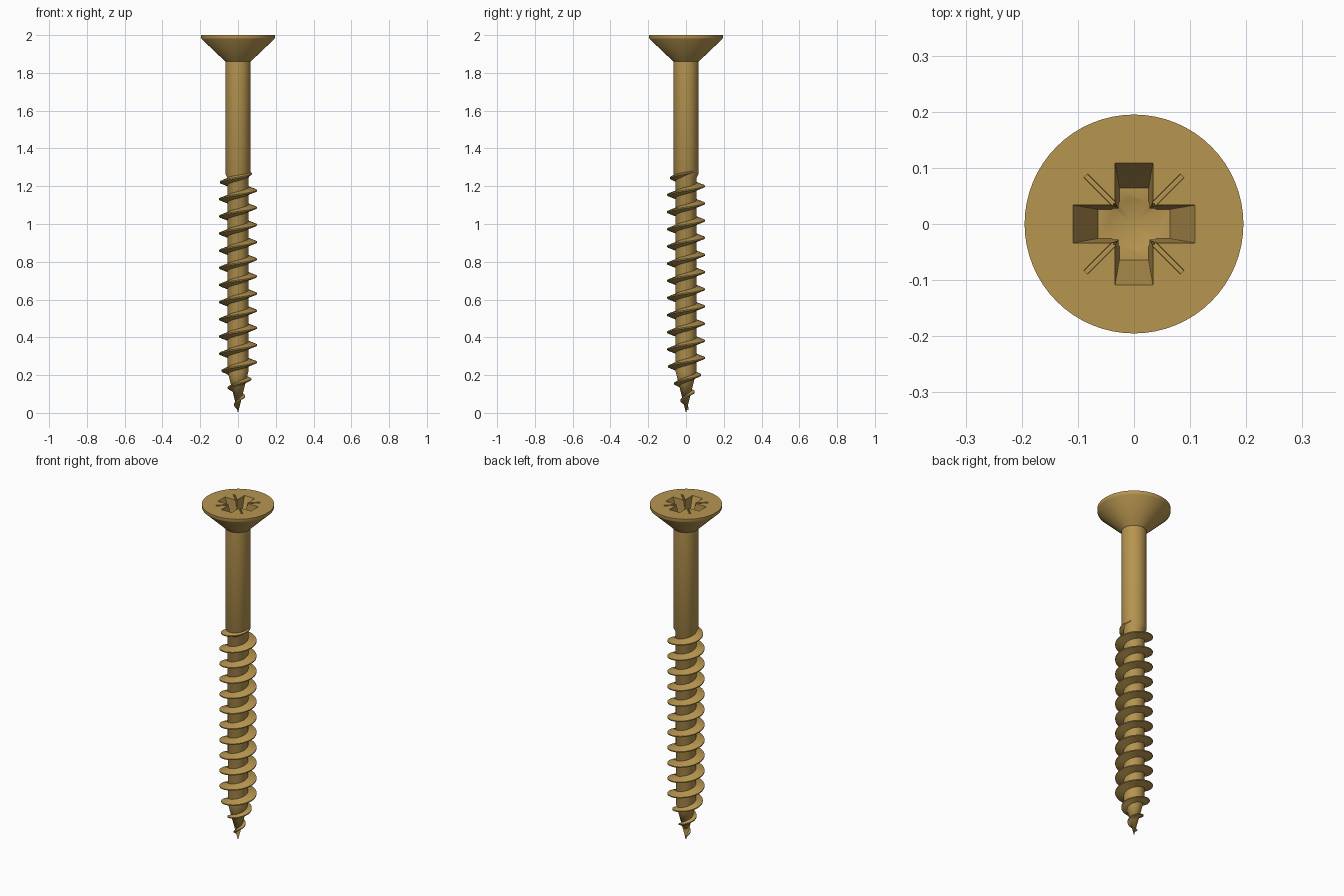
import bpy, bmesh
from math import pi, sin, cos
from mathutils import Matrix

if "Cube" in bpy.data.objects:
    bpy.data.objects.remove(bpy.data.objects["Cube"])

TOP = 2.0
brass = bpy.data.materials.new("brass")
brass.diffuse_color = (0.47, 0.30, 0.08, 1)
brass.use_nodes = True
brass.node_tree.nodes["Principled BSDF"].inputs["Base Color"].default_value = brass.diffuse_color


def make(name, verts, faces):
    me = bpy.data.meshes.new(name)
    me.from_pydata(verts, [], faces)
    bm = bmesh.new()
    bm.from_mesh(me)
    bmesh.ops.recalc_face_normals(bm, faces=bm.faces)
    bm.to_mesh(me)
    bm.free()
    ob = bpy.data.objects.new(name, me)
    bpy.context.collection.objects.link(ob)
    me.materials.append(brass)
    return ob


def lathe(name, profile, n=64):
    """Revolve (radius, z) points; the ends close with a point or a cap."""
    verts, rings = [], []
    for r, z in profile:
        k = 1 if r == 0 else n
        rings.append([len(verts) + i for i in range(k)])
        verts += [(r * cos(2 * pi * i / n), r * sin(2 * pi * i / n), z) for i in range(k)]
    faces = []
    for a, b in zip(rings, rings[1:]):
        for i in range(n):
            j = (i + 1) % n
            if len(a) == 1:
                faces.append((a[0], b[i], b[j]))
            elif len(b) == 1:
                faces.append((a[i], a[j], b[0]))
            else:
                faces.append((a[i], a[j], b[j], b[i]))
    faces += [tuple(r) for r in (rings[0], rings[-1]) if len(r) > 1]
    return make(name, verts, faces)


def frustum(name, top, bottom, z_top, z_bottom, angle=0, offset=0):
    """Tapered box given by half sizes at its top and bottom."""
    verts = [(offset + sx * hx, sy * hy, z) for (hx, hy), z in ((bottom, z_bottom), (top, z_top))
             for sx, sy in ((-1, -1), (1, -1), (1, 1), (-1, 1))]
    faces = [(3, 2, 1, 0), (4, 5, 6, 7)] + [(i, (i + 1) % 4, (i + 1) % 4 + 4, i + 4) for i in range(4)]
    ob = make(name, verts, faces)
    ob.data.transform(Matrix.Rotation(angle, 4, 'Z'))
    return ob


def smooth(ob):
    bpy.ops.object.select_all(action='DESELECT')
    ob.select_set(True)
    bpy.context.view_layer.objects.active = ob
    bpy.ops.object.shade_smooth_by_angle(angle=pi / 6)


# Tip, core, shank and countersunk head as one turned body
body = lathe("screw_body", [(0, 0.0), (0.055, 0.22), (0.056, 1.245), (0.067, 1.265),
                            (0.067, 1.86), (0.193, 1.98), (0.195, 1.985), (0.195, TOP)])

# Cross recess: two tapered bars, a diagonal core, a conical bottom and four tick marks
cutters = []
for a in (0, pi / 2):
    cutters.append(frustum("recess_bar", (0.1127, 0.0344), (0.064, 0.026), TOP + 0.01, 1.88, a))
cutters.append(frustum("recess_core", (0.054, 0.054), (0.036, 0.036), TOP + 0.01, 1.88))
cutters[-1].data.transform(Matrix.Scale(0.74, 4))
cutters[-1].data.transform(Matrix.Translation((0, 0, TOP + 0.01 - (TOP + 0.01) * 0.74)))
cutters.append(lathe("recess_bottom", [(0, 1.855), (0.047, 1.882), (0.047, 1.90)], 32))
for k in range(4):
    cutters.append(frustum("tick", (0.036, 0.0055), (0.036, 0.004), TOP + 0.01, TOP - 0.015,
                           pi / 4 + k * pi / 2, 0.085))
for c in cutters:
    c.hide_render = True
    mod = body.modifiers.new(c.name, 'BOOLEAN')
    mod.operation, mod.solver, mod.object = 'DIFFERENCE', 'EXACT', c
dg = bpy.context.evaluated_depsgraph_get()
cut = bpy.data.meshes.new_from_object(body.evaluated_get(dg))
body.modifiers.clear()
body.data = cut
for c in cutters:
    bpy.data.objects.remove(c)
smooth(body)

# Right-hand thread, growing from the tip and fading out into the shank
PITCH, STEPS, Z0, Z1 = 0.0909, 48, 0.02, 1.285
count = int((Z1 - Z0) / PITCH * STEPS)
verts, faces = [], []
for i in range(count + 1):
    z = Z0 + (Z1 - Z0) * i / count
    ang = 2 * pi * (z / PITCH + 0.05)
    core = min(0.055, 0.25 * z)
    crest = min(0.1, 0.006 + 0.365 * z)
    fade = min(1, max(0, (Z1 - z) / 0.07))
    crest = 0.064 + (crest - 0.064) * fade if z > 1 else crest
    half = 0.021 * min(1, 0.25 + z / 0.33)
    for r, dz in ((core * 0.85, -half), (crest, -0.003), (crest, 0.003), (core * 0.85, half)):
        verts.append((r * cos(ang), r * sin(ang), z + dz))
    if i:
        p, q = 4 * i - 4, 4 * i
        faces += [(p + k, p + (k + 1) % 4, q + (k + 1) % 4, q + k) for k in range(4)]
faces += [(0, 1, 2, 3), (4 * count + 3, 4 * count + 2, 4 * count + 1, 4 * count)]
smooth(make("thread", verts, faces))
